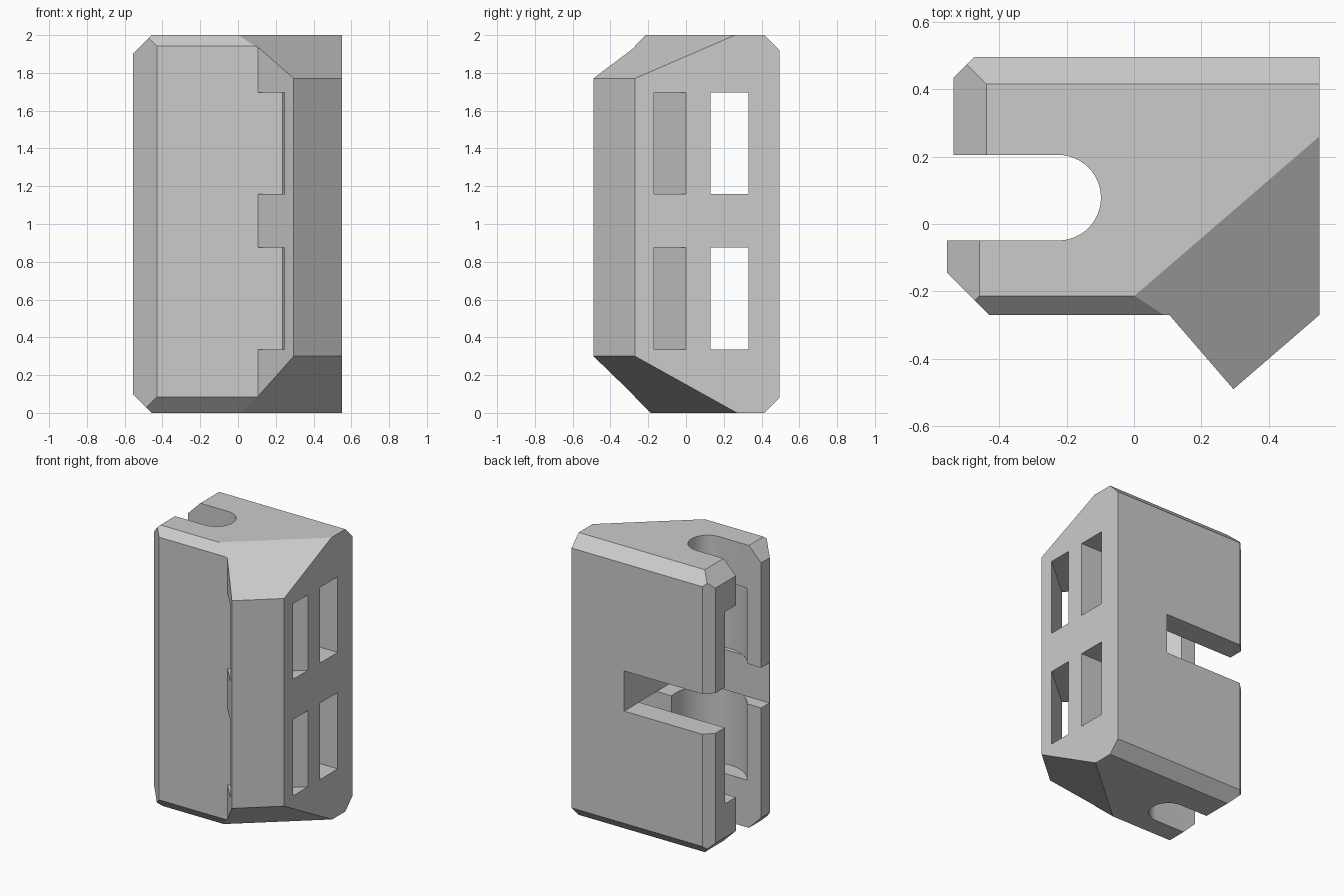
import bpy, bmesh, math
from mathutils import Vector

cube = bpy.data.objects.get("Cube")
if cube:
    bpy.data.objects.remove(cube, do_unlink=True)

grey = bpy.data.materials.new("plain_grey")
grey.use_nodes = True
colour = (0.6, 0.6, 0.6, 1)
grey.diffuse_color = colour
grey.node_tree.nodes["Principled BSDF"].inputs["Base Color"].default_value = colour

PLACE = {"x": lambda a, b, h: (h, a, b),
         "y": lambda a, b, h: (a, h, b),
         "z": lambda a, b, h: (a, b, h)}


def prism(name, profile, axis, lo, hi, planes=()):
    """Extrude a 2D profile along an axis, then trim by (point, normal) planes."""
    bm = bmesh.new()
    face = bm.faces.new([bm.verts.new(PLACE[axis](a, b, lo)) for a, b in profile])
    moved = bmesh.ops.extrude_face_region(bm, geom=[face])["geom"]
    offset = Vector(PLACE[axis](0, 0, hi - lo))
    bmesh.ops.translate(bm, vec=offset,
                        verts=[v for v in moved if isinstance(v, bmesh.types.BMVert)])
    for point, normal in planes:
        cut = bmesh.ops.bisect_plane(bm, geom=bm.verts[:] + bm.edges[:] + bm.faces[:],
                                     plane_co=point, plane_no=normal, clear_outer=True)
        rim = [e for e in cut["geom_cut"] if isinstance(e, bmesh.types.BMEdge)]
        bmesh.ops.holes_fill(bm, edges=rim)
    bmesh.ops.recalc_face_normals(bm, faces=bm.faces[:])
    mesh = bpy.data.meshes.new(name)
    bm.to_mesh(mesh)
    bm.free()
    mesh.materials.append(grey)
    obj = bpy.data.objects.new(name, mesh)
    bpy.context.collection.objects.link(obj)
    return obj


def box(a0, a1, b0, b1):
    return [(a0, b0), (a1, b0), (a1, b1), (a0, b1)]


def arc(cx, cy, r, start, end, steps):
    angles = [math.radians(start + (end - start) * i / steps) for i in range(steps + 1)]
    return [(cx + r * math.cos(t), cy + r * math.sin(t)) for t in angles]


def carve(target, *args):
    cutter = prism("cutter", *args)
    cutter.hide_render = True
    mod = target.modifiers.new("cut", "BOOLEAN")
    mod.operation, mod.solver, mod.object = "DIFFERENCE", "EXACT", cutter
    bpy.context.view_layer.objects.active = target
    bpy.ops.object.modifier_apply(modifier=mod.name)
    bpy.data.objects.remove(cutter, do_unlink=True)


# Body: plan outline with a corner nose, trimmed at the back and nose edges
CX, CY, R = -0.225, 0.078, 0.127
outline = [(-0.475, 0.495), (-0.535, 0.435), (-0.535, CY + R)]
outline += arc(CX, CY, R, 90, -90, 24)
outline += [(-0.555, CY - R), (-0.555, -0.145), (-0.43, -0.27), (0.105, -0.27),
            (0.295, -0.49), (0.55, -0.27), (0.55, 0.495)]
nose = Vector((0.653, -0.757, 0))
trims = [((0, 0.495, 1.92), (0, 1, 1)),
         ((0, 0.495, 0.08), (0, 1, -1)),
         ((0.55, 0.26, 2), nose * 0.571 + Vector((0, 0, 1))),
         ((0.55, 0.27, 0), nose * 0.734 - Vector((0, 0, 1)))]
body = prism("body", outline, "z", 0, 2, trims)

# Bevels on the front edge and on both jaw ends
for z, sign, front in ((2, 1, 0.057), (0, -1, 0.083)):
    wedge = [(-0.27 - 0.2, z - sign * (front + 0.2)), (-0.27 + front + 0.2, z + sign * 0.2),
             (-0.47, z + sign * 0.2)]
    carve(body, wedge, "x", -1, 0.105)
    for x, y0, y1 in ((-0.555, -1, 0.05), (-0.535, 0.1, 1)):
        wedge = [(x - 0.2, z - sign * 0.297), (x + 0.297, z + sign * 0.2),
                 (x - 0.2, z + sign * 0.2)]
        carve(body, wedge, "y", y0, y1)

# Two storeys of openings: straight window, round chamber, slanted strap slot
strap = [(0.636, 0.074), (0.236, -0.27), (0.0, -0.27), (0.0, -0.643), (0.636, -0.096)]
for z0, z1 in ((0.335, 0.875), (1.16, 1.695)):
    carve(body, box(0.13, 0.33, z0, z1), "x", -1, 1)
    carve(body, arc(CX, CY, 0.252, 0, 350, 35), "z", z0, z1)
    carve(body, strap, "z", z0, z1)

# Cross notch in the back, stopping short of the front wall
carve(body, box(-1, 0.138, 0.875, 1.16), "y", -0.143, 1)

bpy.ops.object.select_all(action="DESELECT")
body.select_set(True)
bpy.context.view_layer.objects.active = body
bpy.ops.object.shade_smooth_by_angle(angle=math.radians(25))
